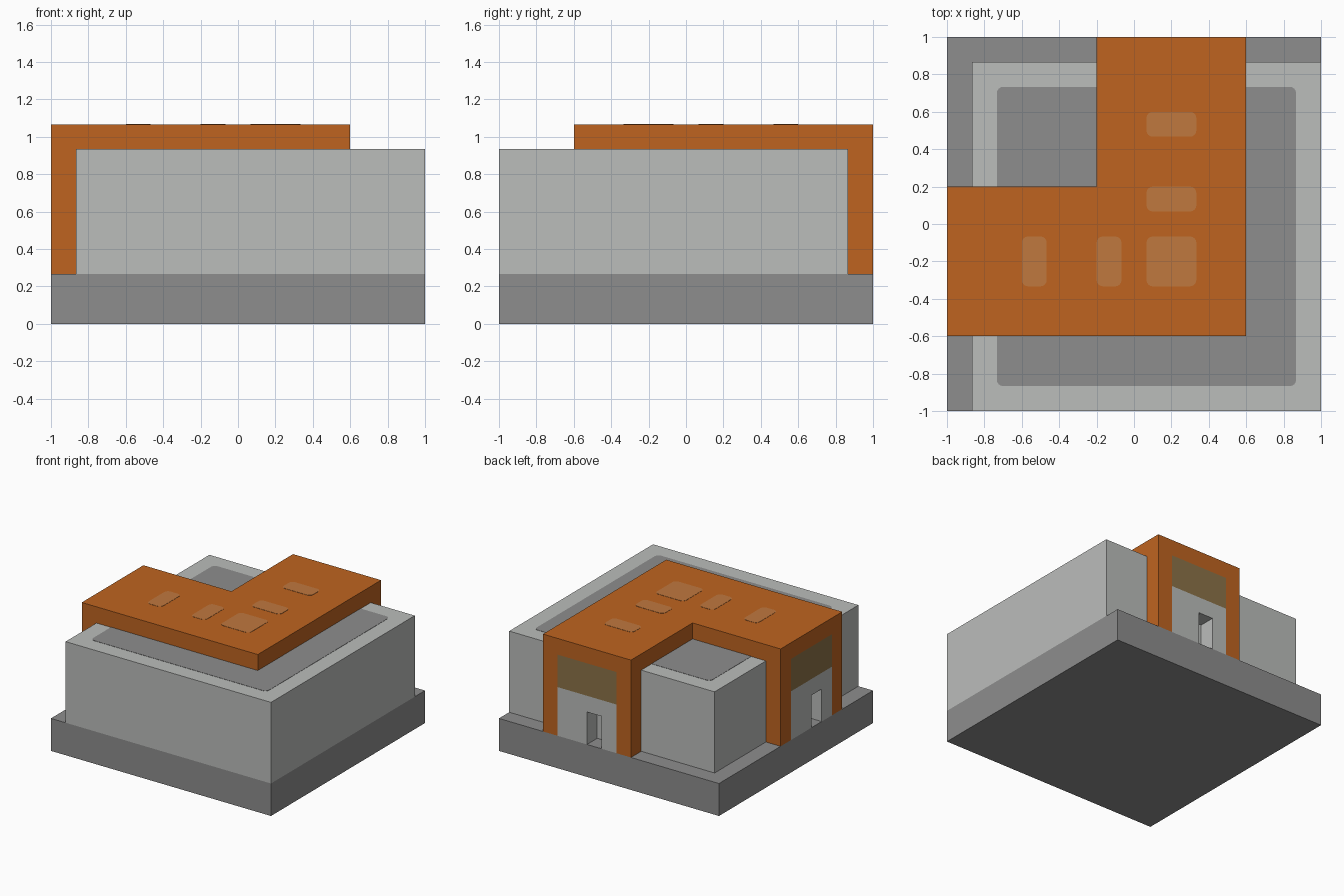
import bpy, bmesh, math
from mathutils import Vector

default = bpy.data.objects.get("Cube")
if default:
    bpy.data.objects.remove(default, do_unlink=True)

U = 1 / 15  # building module: all sizes below are whole modules


def material(name, rgb):
    lin = [((c / 255 + 0.055) / 1.055) ** 2.4 for c in rgb] + [1]
    m = bpy.data.materials.new(name)
    m.use_nodes = True
    m.diffuse_color = lin
    m.node_tree.nodes["Principled BSDF"].inputs["Base Color"].default_value = lin
    return m


ORANGE = material("orange cladding", (191, 100, 32))
LIGHT = material("light grey wall", (187, 189, 187))
DARK = material("dark grey concrete", (141, 141, 141))
GLASS = material("bronze glass", (140, 115, 72))
SKYLIGHT = material("pale orange skylight", (192, 120, 62))


def prism(name, outline, z0, z1, mat):
    """Extrude a flat counter-clockwise outline, in modules, from z0 to z1."""
    bm = bmesh.new()
    face = bm.faces.new([bm.verts.new((x * U, y * U, z0 * U)) for x, y in outline])
    moved = bmesh.ops.extrude_face_region(bm, geom=[face])["geom"]
    verts = [g for g in moved if isinstance(g, bmesh.types.BMVert)]
    bmesh.ops.translate(bm, verts=verts, vec=(0, 0, (z1 - z0) * U))
    bmesh.ops.recalc_face_normals(bm, faces=bm.faces)
    mesh = bpy.data.meshes.new(name)
    bm.to_mesh(mesh)
    bm.free()
    mesh.materials.append(mat)
    obj = bpy.data.objects.new(name, mesh)
    bpy.context.collection.objects.link(obj)
    return obj


def box(name, x0, x1, y0, y1, z0, z1, mat):
    return prism(name, [(x0, y0), (x1, y0), (x1, y1), (x0, y1)], z0, z1, mat)


def rounded_plate(name, x0, x1, y0, y1, z, mat, r=0.5, steps=4):
    """Thin plate with rounded corners lying on height z."""
    centres = [(x1 - r, y1 - r), (x0 + r, y1 - r), (x0 + r, y0 + r), (x1 - r, y0 + r)]
    outline = []
    for i, (cx, cy) in enumerate(centres):
        for s in range(steps + 1):
            a = (i + s / steps) * math.pi / 2
            outline.append((cx + r * math.cos(a), cy + r * math.sin(a)))
    return prism(name, outline, z, z + 0.03, mat)


# Plinth, main block and recessed-looking roof field
box("plinth", -15, 15, -15, 15, 0, 4, DARK)
box("main_block", -13, 15, -15, 13, 4, 14, LIGHT)
rounded_plate("roof_field", -11, 13, -13, 11, 14, DARK)

# L-shaped canopy lying over the roof
prism("canopy", [(-15, -9), (9, -9), (9, 15), (-3, 15), (-3, 3), (-15, 3)], 14, 16, ORANGE)

# Skylights on the canopy
skylights = [(1, 5, 7, 9), (1, 5, 1, 3), (1, 5, -5, -1), (-3, -1, -5, -1), (-9, -7, -5, -1)]
for i, rect in enumerate(skylights):
    rounded_plate(f"skylight_{i + 1}", *rect, 16, SKYLIGHT)


# Entrance portals: two pillars, wall with a door recess, window band above
PORTAL = [
    ("pillar_a", -6, -4, 4, 14, ORANGE),
    ("pillar_b", 4, 6, 4, 14, ORANGE),
    ("wall_beside_door_a", -4, -2, 4, 8, LIGHT),
    ("wall_beside_door_b", 0, 4, 4, 8, LIGHT),
    ("wall_over_door", -4, 4, 8, 10, LIGHT),
    ("window_band", -4, 4, 10, 14, GLASS),
]
for part, a, b, z0, z1, mat in PORTAL:
    box("back_" + part, 3 + a, 3 + b, 13, 15, z0, z1, mat)
    box("right_" + part, -15, -13, a - 3, b - 3, z0, z1, mat)
